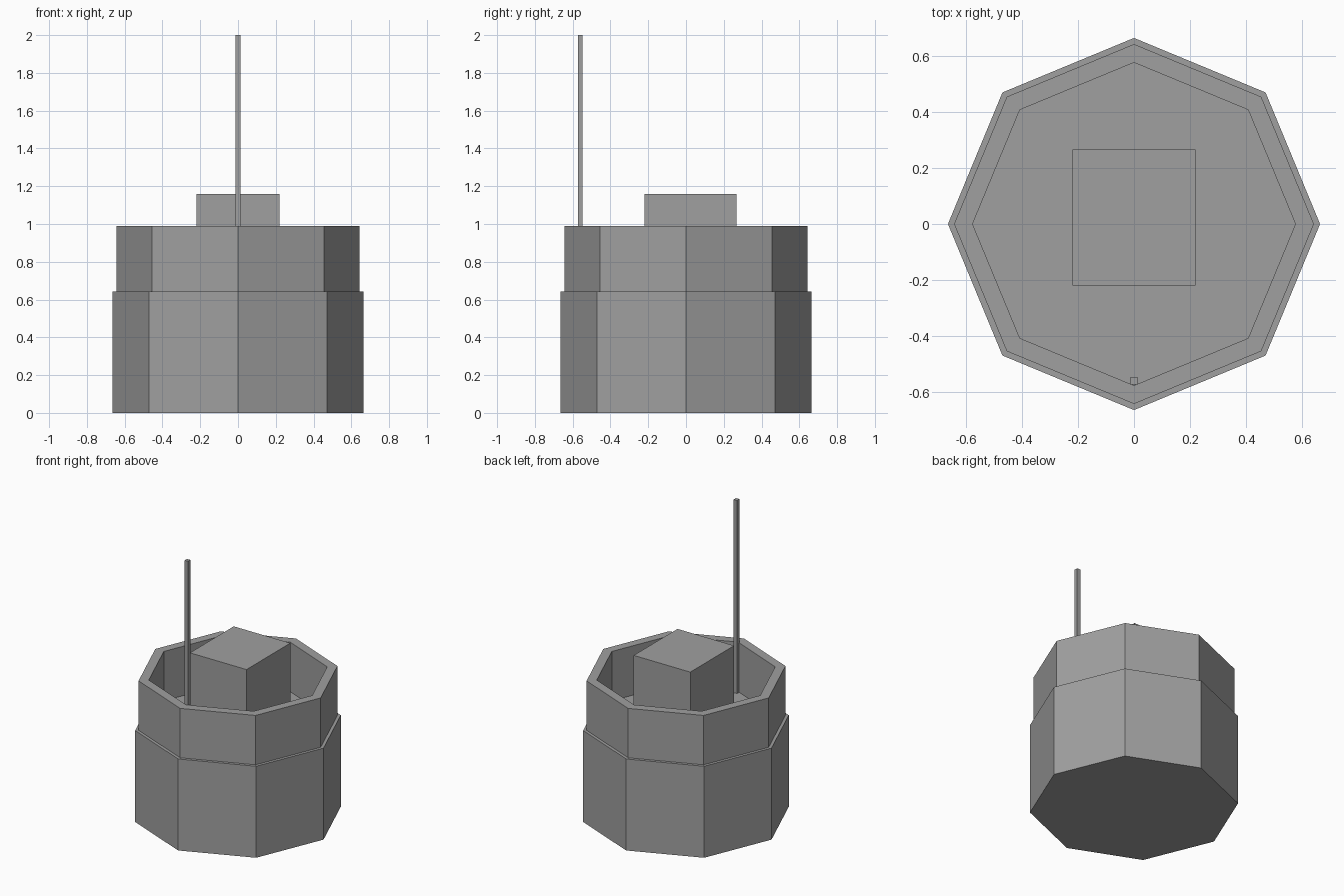
import bpy
import bmesh
from math import cos, sin, tau

cube = bpy.data.objects.get("Cube")
if cube:
    bpy.data.objects.remove(cube, do_unlink=True)

# Single plain grey
grey = bpy.data.materials.new("plain grey")
grey.use_nodes = True
colour = (0.35, 0.35, 0.35, 1)
grey.diffuse_color = colour
grey.node_tree.nodes["Principled BSDF"].inputs["Base Color"].default_value = colour

SIDES = 8
FLOOR = 0.643
RIM = 0.99


def finish(name, bm):
    bmesh.ops.recalc_face_normals(bm, faces=bm.faces)
    mesh = bpy.data.meshes.new(name)
    bm.to_mesh(mesh)
    bm.free()
    mesh.materials.append(grey)
    obj = bpy.data.objects.new(name, mesh)
    bpy.context.collection.objects.link(obj)
    return obj


def turned(name, profile):
    """Join octagonal rings along a (radius, height) profile and cap both ends."""
    bm = bmesh.new()
    rings = [[bm.verts.new((r * cos(tau * i / SIDES), r * sin(tau * i / SIDES), z))
              for i in range(SIDES)] for r, z in profile]
    for a, b in zip(rings, rings[1:]):
        for i in range(SIDES):
            j = (i + 1) % SIDES
            bm.faces.new((a[i], a[j], b[j], b[i]))
    bm.faces.new(rings[0])
    bm.faces.new(rings[-1])
    return finish(name, bm)


def block(name, low, high):
    """Box between two opposite corners."""
    bm = bmesh.new()
    bmesh.ops.create_cube(bm, size=1)
    for v in bm.verts:
        v.co = [l + (c + 0.5) * (h - l) for c, l, h in zip(v.co, low, high)]
    return finish(name, bm)


# Octagonal tub: wide base, stepped-in wall, open top with a recessed floor
turned("octagonal_tub", [(0.665, 0), (0.665, FLOOR), (0.643, FLOOR),
                         (0.643, RIM), (0.577, RIM), (0.577, FLOOR)])

# Central housing standing on the recessed floor
block("central_block", (-0.22, -0.22, FLOOR), (0.22, 0.267, 1.16))

# Thin mast just inside the front corner
block("mast", (-0.013, -0.573, FLOOR), (0.013, -0.547, 2))
